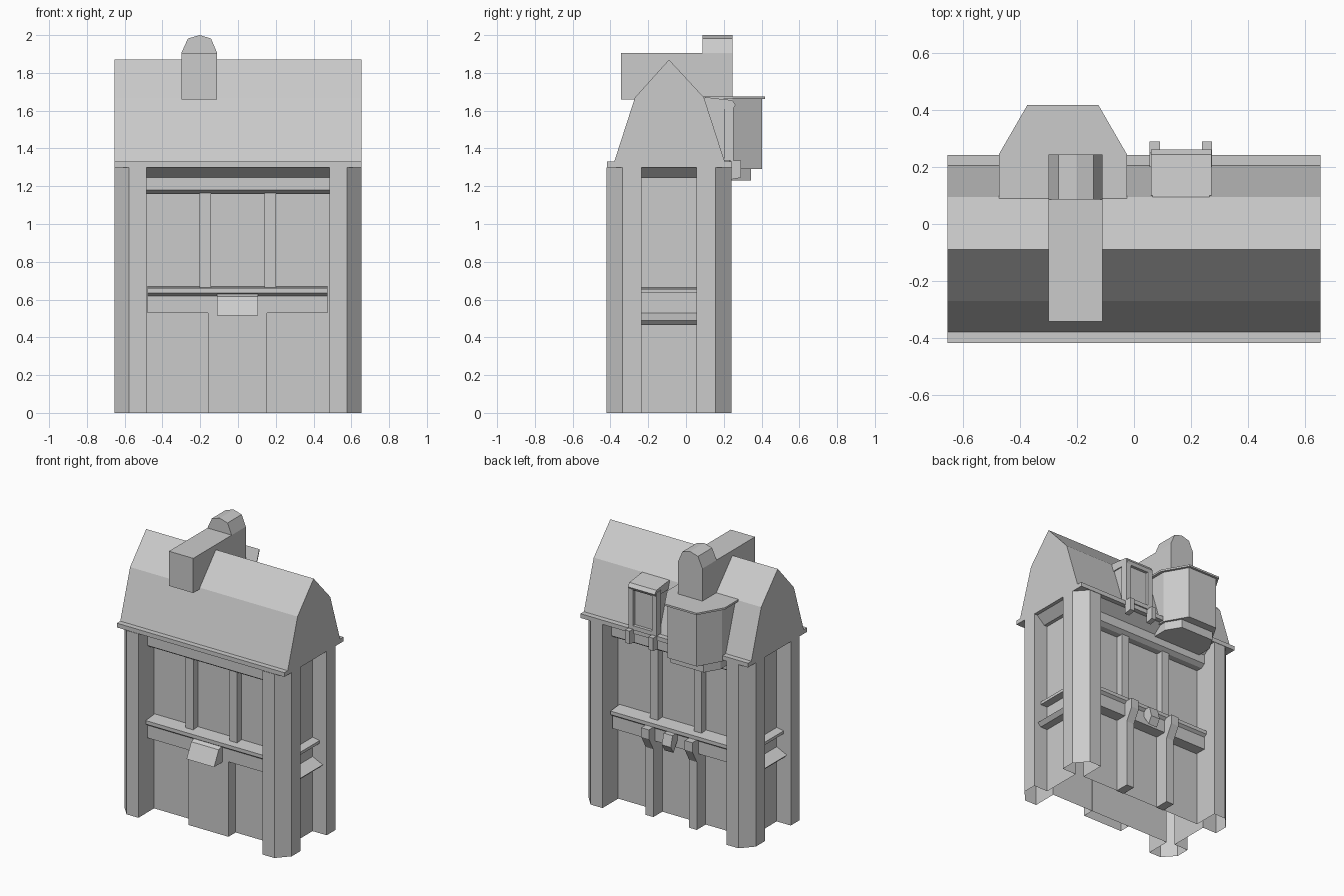
import bpy, bmesh

CY = -0.09  # depth centre of the main block


def prism(name, pts, axis, a, b, caps=True):
    """Extrude a 2D outline along an axis: x uses (y,z), y uses (x,z), z uses (x,y)."""
    def place(p, t):
        return {'x': (t, p[0], p[1]), 'y': (p[0], t, p[1]), 'z': (p[0], p[1], t)}[axis]
    bm = bmesh.new()
    lo = [bm.verts.new(place(p, a)) for p in pts]
    hi = [bm.verts.new(place(p, b)) for p in pts]
    n = len(pts)
    for i in range(n):
        j = (i + 1) % n
        bm.faces.new((lo[i], lo[j], hi[j], hi[i]))
    if caps:
        bm.faces.new(lo[::-1])
        bm.faces.new(hi)
    bmesh.ops.recalc_face_normals(bm, faces=bm.faces)
    me = bpy.data.meshes.new(name)
    bm.to_mesh(me)
    bm.free()
    ob = bpy.data.objects.new(name, me)
    bpy.context.collection.objects.link(ob)
    return ob


def box(name, x0, x1, y0, y1, z0, z1):
    return prism(name, [(x0, y0), (x1, y0), (x1, y1), (x0, y1)], 'z', z0, z1)


# Wall shell with chamfered corner piers, open underneath
quarter = [(0.485, 0.155), (0.485, 0.33), (0.578, 0.33), (0.655, 0.245),
           (0.655, 0.145), (0.545, 0.145)]
plan = []
for sx, sy in ((1, 1), (1, -1), (-1, -1), (-1, 1)):
    part = [(sx * x, CY + sy * y) for x, y in quarter]
    plan += part if sx * sy > 0 else part[::-1]
prism("wall_shell", plan, 'z', 0, 1.3, caps=False)

# Long facades: cornice, sill, band and posts (front and back)
cornice = [(0.15, 1.3), (0.15, 1.16), (0.20, 1.16), (0.23, 1.18), (0.23, 1.245), (0.30, 1.3)]
sill = [(0.15, 0.53), (0.235, 0.53), (0.235, 0.62), (0.255, 0.635), (0.255, 0.66), (0.15, 0.67)]
for s, side in ((-1, "front"), (1, "back")):
    def facing(pts):
        return [(CY + s * y, z) for y, z in pts]
    prism(side + "_cornice", facing(cornice), 'x', -0.485, 0.485)
    prism(side + "_sill", facing(sill), 'x', -0.48, 0.475)
    for x in (-0.173, 0.17):
        y0, y1 = sorted((CY + s * 0.15, CY + s * 0.205))
        box(side + "_window_post", x - 0.03, x + 0.03, y0, y1, 0.66, 1.17)

# Short facades: cornice and two ledges (left and right)
for s, side in ((-1, "left"), (1, "right")):
    for part, pts in (
            ("cornice", [(0.54, 1.3), (0.54, 1.245), (0.57, 1.245), (0.63, 1.3)]),
            ("upper_ledge", [(0.54, 0.635), (0.60, 0.635), (0.60, 0.655), (0.54, 0.665)]),
            ("lower_ledge", [(0.54, 0.465), (0.60, 0.465), (0.625, 0.49), (0.54, 0.53)])):
        prism(side + "_" + part, [(s * x, z) for x, z in pts], 'y', -0.235, 0.055)

# Front centre panel and sloped hood
prism("front_panel", [(-0.16, -0.24), (-0.16, -0.325), (0.153, -0.325), (0.153, -0.24)],
      'z', 0, 0.535, caps=False)
prism("front_hood", [(-0.32, 0.637), (-0.365, 0.617), (-0.418, 0.515), (-0.32, 0.515)],
      'x', -0.11, 0.105)

# Back entrance: flared pilasters and hanging bracket
for x in (-0.17, 0.17):
    prism("entrance_pilaster", [(0.06, 0), (0.165, 0), (0.165, 0.48), (0.215, 0.57),
                                (0.215, 0.635), (0.06, 0.635)], 'x', x - 0.03, x + 0.03)
prism("entrance_bracket", [(0.14, 0.635), (0.20, 0.635), (0.22, 0.56), (0.19, 0.51), (0.14, 0.59)],
      'x', -0.035, 0.035)

# Eaves and two-pitch roof
box("eaves", -0.655, 0.655, -0.418, 0.243, 1.3, 1.33)
prism("roof", [(-0.38, 1.33), (-0.27, 1.67), (CY, 1.87), (0.095, 1.67), (0.205, 1.33)],
      'x', -0.655, 0.655)

# Roof beam box crossing the ridge, and its rounded stack
box("ridge_box", -0.3, -0.11, -0.343, 0.09, 1.66, 1.905)
prism("stack", [(-0.3, 1.66), (-0.3, 1.905), (-0.265, 1.982), (-0.203, 2.0),
                (-0.143, 1.982), (-0.11, 1.905), (-0.11, 1.66)], 'y', 0.087, 0.245)


# Back bay: angled body, flat cap and stepped base
def bay(name, half, inner, y1, z0, z1):
    c = -0.25
    prism(name, [(c - half, 0.087), (c - half, 0.245), (c - inner, y1), (c + inner, y1),
                 (c + half, 0.245), (c + half, 0.087)], 'z', z0, z1)


bay("bay_cap", 0.225, 0.125, 0.418, 1.662, 1.675)
bay("bay_body", 0.205, 0.115, 0.402, 1.29, 1.662)
bay("bay_base", 0.19, 0.13, 0.345, 1.23, 1.29)

# Small back dormer with recessed window, posts and feet
prism("dormer_body", [(0.09, 1.67), (0.23, 1.645), (0.23, 1.33), (0.19, 1.33)], 'x', 0.065, 0.265)
prism("dormer_roof", [(0.1, 1.672), (0.245, 1.655), (0.262, 1.63), (0.25, 1.61), (0.1, 1.61)],
      'x', 0.06, 0.272)
for x in (0.073, 0.257):
    prism("dormer_post", [(0.20, 1.64), (0.252, 1.64), (0.252, 1.335), (0.29, 1.335),
                          (0.29, 1.245), (0.235, 1.235), (0.235, 1.335), (0.20, 1.335)],
          'x', x - 0.018, x + 0.018)
box("dormer_sill", 0.09, 0.24, 0.2, 0.252, 1.33, 1.36)
